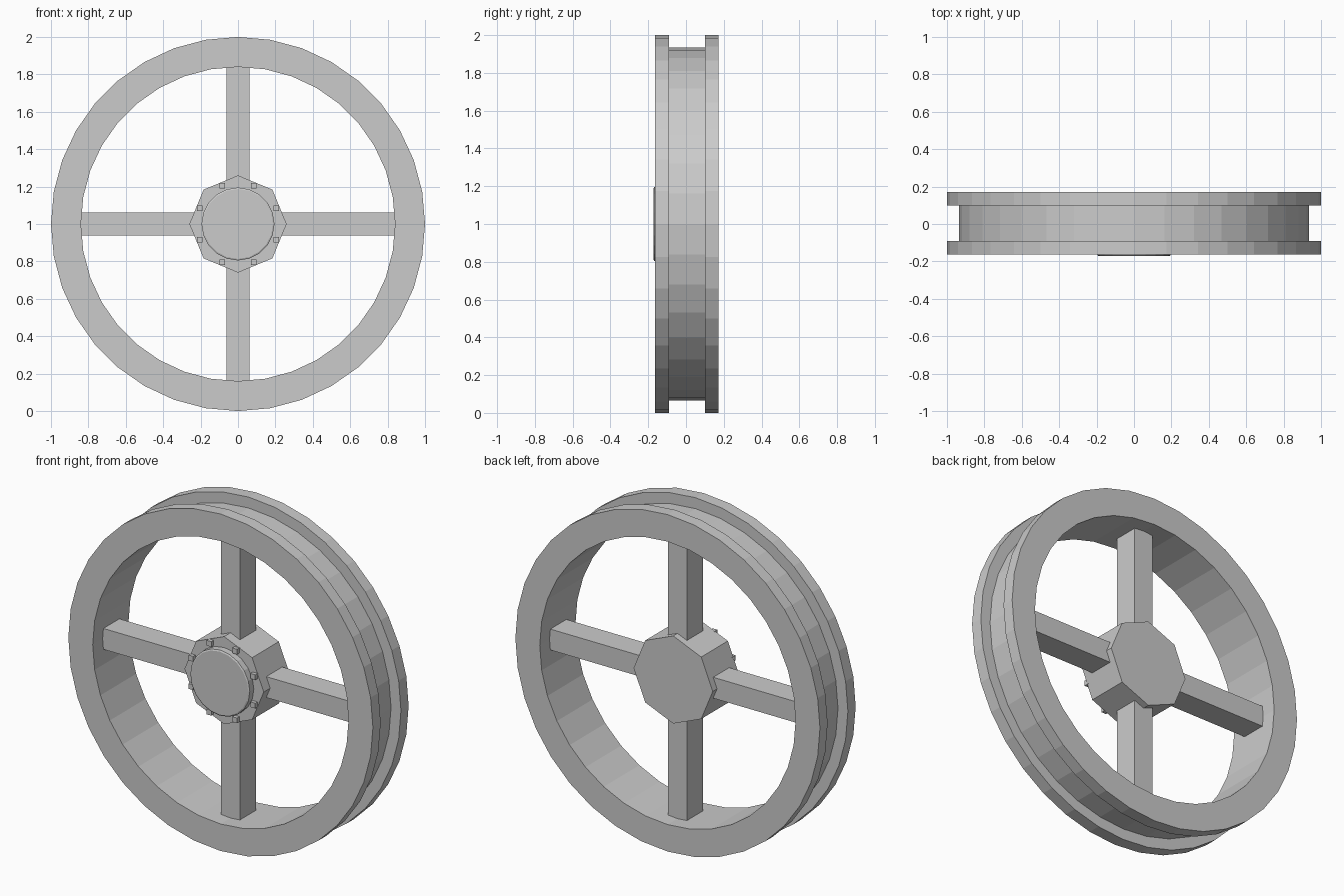
import bpy, bmesh, math

if "Cube" in bpy.data.objects:
    bpy.data.objects.remove(bpy.data.objects["Cube"])

grey = bpy.data.materials.new("plain grey")
grey.diffuse_color = (0.6, 0.6, 0.6, 1)
grey.use_nodes = True
grey.node_tree.nodes["Principled BSDF"].inputs["Base Color"].default_value = grey.diffuse_color
CZ = 1.0  # axle height


def finish(name, bm):
    bmesh.ops.recalc_face_normals(bm, faces=bm.faces)
    mesh = bpy.data.meshes.new(name)
    bm.to_mesh(mesh)
    bm.free()
    mesh.materials.append(grey)
    obj = bpy.data.objects.new(name, mesh)
    bpy.context.collection.objects.link(obj)
    return obj


def lathe(name, profile, sides, closed):
    """Turn (radius, y) points around the axle; open profiles get end caps."""
    bm = bmesh.new()
    rings = []
    for r, y in profile:
        angles = [2 * math.pi * i / sides for i in range(sides)]
        rings.append([bm.verts.new((r * math.cos(a), y, CZ + r * math.sin(a))) for a in angles])
    pairs = list(zip(rings, rings[1:]))
    if closed:
        pairs.append((rings[-1], rings[0]))
    else:
        bm.faces.new(rings[0])
        bm.faces.new(rings[-1])
    for a, b in pairs:
        for i in range(sides):
            j = (i + 1) % sides
            bm.faces.new((a[i], a[j], b[j], b[i]))
    return finish(name, bm)


def box(name, x, z, y0, y1, sx, sz):
    bm = bmesh.new()
    bmesh.ops.create_cube(bm, size=1)
    for v in bm.verts:
        v.co = (x + v.co.x * sx, (y0 + y1) / 2 + v.co.y * (y1 - y0), CZ + z + v.co.z * sz)
    return finish(name, bm)


# Rim with two flanges and a groove between them
lathe("rim", [(0.84, -0.163), (1.0, -0.163), (1.0, -0.09), (0.935, -0.09),
              (0.935, 0.10), (1.0, 0.10), (1.0, 0.172), (0.84, 0.172)], 36, True)

# Eight-sided hub and round front cap
lathe("hub", [(0.26, -0.13), (0.26, 0.12)], 8, False)
lathe("hub_cap", [(0.195, -0.125), (0.195, -0.168), (0.187, -0.172)], 20, False)

# Four spokes
for i in range(4):
    c, s = round(math.cos(i * math.pi / 2)), round(math.sin(i * math.pi / 2))
    mid, length = 0.52, 0.65
    box(f"spoke_{i + 1}", c * mid, s * mid, -0.07, 0.08,
        length if c else 0.124, length if s else 0.124)

# Square bolts around the cap
for i in range(8):
    a = math.radians(22.5 + 45 * i)
    box(f"bolt_{i + 1}", 0.221 * math.cos(a), 0.221 * math.sin(a), -0.152, -0.12, 0.031, 0.031)
